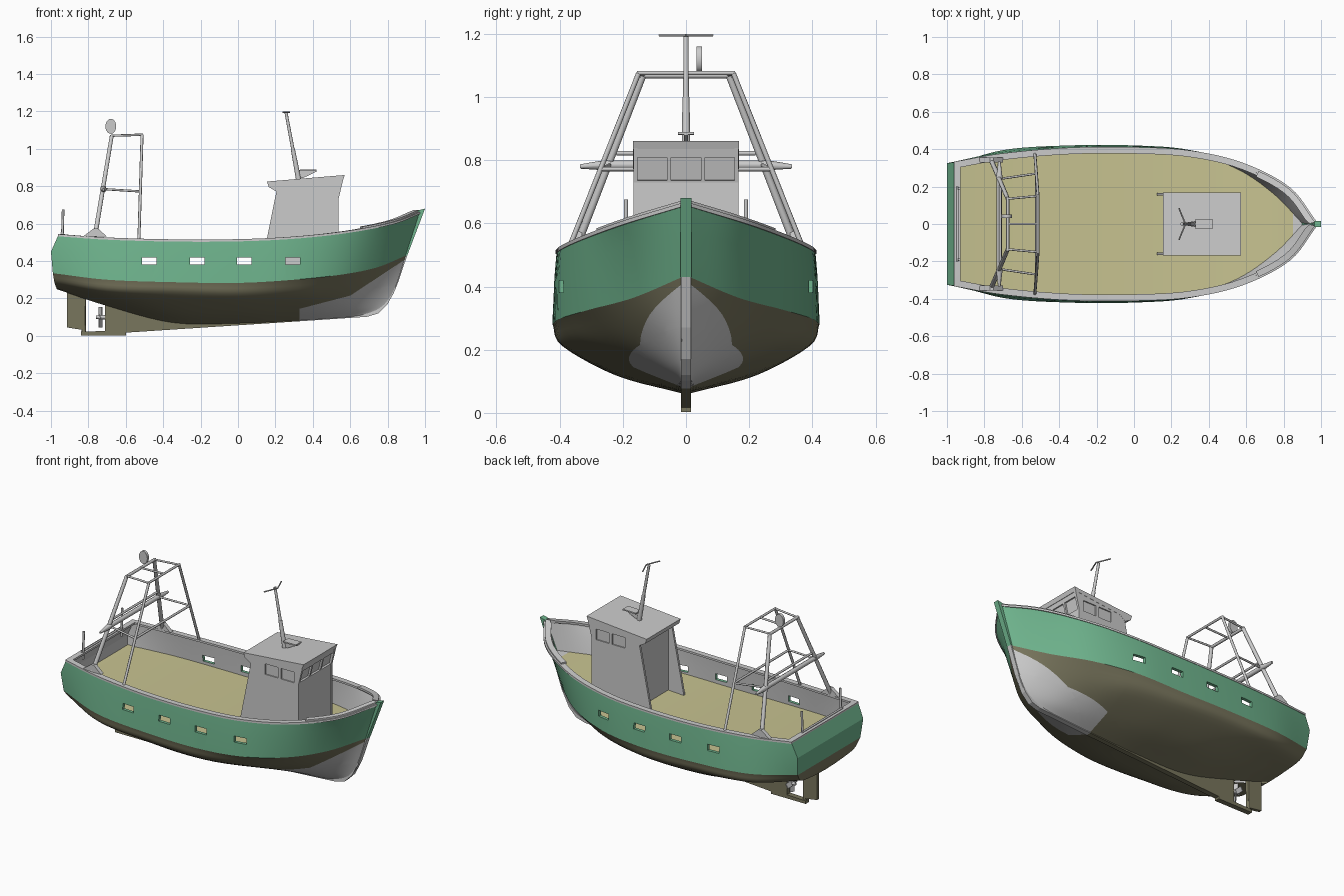
import bpy, bmesh, math
from mathutils import Vector as V, Matrix

if "Cube" in bpy.data.objects:
    bpy.data.objects.remove(bpy.data.objects["Cube"])

def mat(name, c):
    m = bpy.data.materials.new(name)
    m.diffuse_color = (*c, 1)
    m.use_nodes = True
    m.node_tree.nodes["Principled BSDF"].inputs["Base Color"].default_value = m.diffuse_color
    return m
GREEN = mat("green_paint", (.16, .46, .27))
OLIVE = mat("deck_olive", (.57, .54, .28))
BROWN = mat("bottom_paint", (.19, .18, .11))
GREY = mat("plain_grey", (.8, .8, .8))

def smooth(ob, deg):
    bpy.ops.object.select_all(action='DESELECT')
    ob.select_set(True); bpy.context.view_layer.objects.active = ob
    bpy.ops.object.shade_smooth_by_angle(angle=math.radians(deg))

def finish(name, bm, mats=(), deg=0):
    me = bpy.data.meshes.new(name)
    bm.to_mesh(me); bm.free()
    ob = bpy.data.objects.new(name, me)
    bpy.context.collection.objects.link(ob)
    for m in mats: me.materials.append(m)
    if deg: smooth(ob, deg)
    return ob

def plate(name, pts, y0, y1, m=None):
    """Side profile (x, z) extruded from y0 to y1."""
    bm = bmesh.new()
    f = bm.faces.new([bm.verts.new((x, y0, z)) for x, z in pts])
    r = bmesh.ops.extrude_face_region(bm, geom=[f])
    bmesh.ops.translate(bm, verts=[v for v in r['geom'] if isinstance(v, bmesh.types.BMVert)], vec=(0, y1 - y0, 0))
    bmesh.ops.recalc_face_normals(bm, faces=bm.faces)
    return finish(name, bm, [m] if m else [])

def beam(name, a, b, r=.008, r2=None, n=8, m=None):
    a, b = V(a), V(b); d = b - a
    bm = bmesh.new()
    bmesh.ops.create_cone(bm, cap_ends=True, segments=n, radius1=r, radius2=r2 or r, depth=d.length,
        matrix=Matrix.Translation((a + b) / 2) @ d.to_track_quat('Z', 'Y').to_matrix().to_4x4())
    return finish(name, bm, [m] if m else [], 50)

def box(bm, c, s, rot=Matrix()):
    bmesh.ops.create_cube(bm, size=1, matrix=Matrix.Translation(c) @ rot @ Matrix.Diagonal((*s, 1)))

def carve(ob, bm):
    """Cut the boxes in bm out of ob."""
    cut = finish("cutter", bm); cut.hide_render = True
    bpy.context.view_layer.objects.active = ob
    bo = ob.modifiers.new("cut", 'BOOLEAN')
    bo.object = cut; bo.operation = 'DIFFERENCE'; bo.solver = 'EXACT'
    for md in [m.name for m in ob.modifiers]: bpy.ops.object.modifier_apply(modifier=md)
    bpy.data.objects.remove(cut)

def spline(pts, n):
    """Catmull-Rom through pts, n steps per span."""
    p = [2 * pts[0] - pts[1]] + pts + [2 * pts[-1] - pts[-2]]
    out = []
    for i in range(1, len(p) - 2):
        a, b, c, d = p[i - 1:i + 3]
        for k in range(n):
            t = k / n
            out.append(.5 * (2*b + (c - a)*t + (2*a - 5*b + 4*c - d)*t*t + (3*b - a - 3*c + d)*t**3))
    return out + [pts[-1]]

# hull guide lines, stern to bow
sheer = [(-.96,.33,.54), (-.7,.375,.522), (-.35,.405,.512), (0,.408,.513), (.3,.39,.527), (.58,.325,.557), (.83,.195,.605), (.972,.014,.66)]
knuckle = [(-1,.325,.45), (-.7,.385,.44), (-.35,.412,.43), (0,.415,.43), (.3,.395,.44), (.57,.32,.47), (.80,.175,.53), (.945,.012,.57)]
border = [(-.99,.31,.335), (-.7,.395,.30), (-.35,.42,.287), (0,.42,.283), (.3,.395,.30), (.55,.305,.327), (.74,.165,.365), (.9,.012,.43)]
bilge = [(-.98,.26,.28), (-.7,.365,.235), (-.35,.39,.22), (0,.385,.21), (.3,.33,.22), (.52,.22,.23), (.70,.105,.25), (.85,.012,.27)]
garboard = [(-.97,.13,.255), (-.7,.2,.195), (-.35,.22,.125), (0,.22,.125), (.3,.17,.142), (.5,.10,.142), (.66,.05,.15), (.80,.012,.175)]
bottom = [(-.97,.012,.25), (-.7,.012,.16), (-.35,.012,.07), (0,.012,.066), (.3,.012,.08), (.48,.012,.09), (.62,.012,.10), (.74,.012,.12)]
S, K, B, L1, L2, BT = [spline([V(p) for p in l], 6) for l in (sheer, knuckle, border, bilge, garboard, bottom)]
flip = lambda p: V((p.x, -p.y, p.z))

def wrap(cols):
    """Port columns bow to stern, then starboard stern to bow."""
    cols = cols[::-1]
    return cols + [[flip(p) for p in c] for c in reversed(cols)]

def skin(cols, closed=False):
    bm = bmesh.new()
    g = [[bm.verts.new(p) for p in c] for c in cols]
    n = len(g[0])
    for a, b in zip(g, g[1:]):
        for r in range(n if closed else n - 1):
            s = (r + 1) % n
            bm.faces.new((a[r], a[s], b[s], b[r]))
    if closed:
        bm.faces.new(g[0]); bm.faces.new(g[-1])
        bmesh.ops.recalc_face_normals(bm, faces=bm.faces)
    return bm

# topsides: thick bulwark with freeing ports cut through
top = finish("topsides", skin(wrap([[s, k, b] for s, k, b in zip(S, K, B)])), [GREEN, GREY])
so = top.modifiers.new("thick", 'SOLIDIFY')
so.thickness = .02; so.offset = -1; so.material_offset = so.material_offset_rim = 1
bm = bmesh.new()
for x in (-.475, -.218, .033, .293): box(bm, (x, 0, .40), (.078, 1.2, .038))
carve(top, bm)
smooth(top, 25)

# underwater hull with grey forefoot
bm = skin(wrap([spline([b, l, g, k], 5) for b, l, g, k in zip(B, L1, L2, BT)]))
for co, no in (((.33, 0, 0), (1, 0, 0)), ((.33, 0, .145), (-.26, 0, 1)), ((.6, 0, .215), (-.66, 0, 1))):
    bmesh.ops.bisect_plane(bm, geom=bm.verts[:] + bm.edges[:] + bm.faces[:], plane_co=co, plane_no=no)
for f in bm.faces:
    c = f.calc_center_median()
    f.material_index = int(c.x > .33 and c.z < max(.145 + .26 * (c.x - .33), .215 + .66 * (c.x - .6)))
finish("lower_hull", bm, [BROWN, GREY], 40)

# deck and grey fore deck
edge = [k.lerp(b, .5) for k, b in zip(K, B)]
edge = [V((max(p.x, -.975), max(p.y - .01, .005), p.z)) for p in edge]
main = [p for p in edge if p.x < .85]
fore = [p for p in edge if p.x > main[-1].x - .001]
for nm, e, m in (("deck", main, OLIVE), ("fore_deck", fore, GREY)):
    finish(nm, skin([[p, flip(p)] for p in reversed(e)]), [m])

# cap rail and raised bow rail following the sheer
def ribbon(name, path, o, i, z0, z1):
    cols = []
    for j, p in enumerate(path):
        segs = [s for s in (j - 1, j) if 0 <= s < len(path) - 1]
        ns = [V((-d.y, d.x)) for d in ((path[s + 1] - path[s]).to_2d().normalized() for s in segs)]
        n = (ns[0] + ns[-1]).normalized(); n /= max(n.dot(ns[0]), .4)
        A, C = V((p.x + n.x*o, p.y + n.y*o, p.z)), V((p.x + n.x*i, p.y + n.y*i, p.z))
        for q in (A, C): q.y = max(q.y, .002) if p.y > 0 else min(q.y, -.002)
        up = lambda q, z: V((q.x, q.y, q.z + z))
        cols.append([up(A, z0), up(A, z1), up(C, z1), up(C, z0)])
    return finish(name, skin(cols, True), [], 30)
ribbon("cap_rail", [c[0] for c in wrap([[s] for s in S])], -.003, .032, -.008, .004)
bow = [p for p in S if p.x > .66][::-1]
ribbon("bow_rail_port", bow, .006, .04, 0, .013)
ribbon("bow_rail_starboard", [flip(p) for p in bow[::-1]], .006, .04, 0, .013)

# keel, forefoot, stem, shoe, rudder
plate("keel", [(-.71,.01), (.33,.078), (.33,.11), (0,.1), (-.35,.1), (-.56,.15), (-.71,.19)], -.016, .016, BROWN)
plate("forefoot", [(.33,.078), (.69,.102), (.75,.12), (.80,.17), (.85,.27), (.905,.43), (.875,.43), (.82,.29), (.77,.19), (.73,.15), (.66,.13), (.33,.11)], -.016, .016)
plate("stem", [(.905,.43), (1,.68), (.965,.672), (.875,.43)], -.017, .017, GREEN)
plate("keel_shoe", [(-.84,.003), (-.6,.003), (-.6,.03), (-.84,.022)], -.016, .016, BROWN)
plate("rudder", [(-.915,.045), (-.82,.03), (-.815,.225), (-.915,.235)], -.01, .01, BROWN)
beam("rudder_stock", (-.825, 0, .003), (-.825, 0, .25), .012, m=BROWN)

# propeller
beam("propeller_hub", (-.76, 0, .1), (-.70, 0, .1), .009, .013)
bm = bmesh.new()
for k in range(4):
    rot = Matrix.Rotation(k * math.pi / 2, 4, 'X')
    box(bm, V((-.735, 0, .1)) + rot @ V((0, 0, .032)), (.006, .03, .045), rot @ Matrix.Rotation(.5, 4, 'Z'))
finish("propeller_blades", bm)

# wheelhouse with recessed windows
house = plate("wheelhouse", [(.23,.35), (.535,.35), (.535,.73), (.562,.845), (.23,.81)], -.155, .155)
bm = bmesh.new()
for y in (-.107, 0, .107):
    box(bm, (.5455, y, .772), (.024, .095, .076), Matrix.Rotation(math.atan2(.027, .115), 4, 'Y'))
carve(house, bm)
for s, nm in ((1, "port"), (-1, "starboard")):
    side = plate("house_side_" + nm, [(.12,.35), (.537,.35), (.537,.73), (.566,.85), (.205,.815), (.205,.77)], s*.153, s*.167)
    bm = bmesh.new()
    for x in (.35, .46): box(bm, (x, s*.167, .762), (.09, .014, .066))
    carve(side, bm)
plate("house_roof", [(.155,.825), (.165,.795), (.205,.772), (.24,.80), (.562,.835), (.571,.86)], -.168, .168)

# mast on the roof
beam("mast_lower", (.325, 0, .83), (.293, 0, 1.0), .014, .011, 12)
beam("mast_upper", (.293, 0, 1.0), (.256, 0, 1.198), .009, .008, 12)
plate("lamp_bracket", [(.32,.84), (.35,.845), (.42,.878), (.42,.89), (.32,.882)], -.006, .006)
plate("lamp_plate", [(.33,.88), (.42,.882), (.42,.89), (.33,.888)], -.026, .026)
for s in (1, -1):
    beam("mast_arm", (.275, 0, 1.196), (.24, s*.085, 1.196), .004)

# stern gantry
for s, nm in ((1, "port"), (-1, "starboard")):
    beam("rear_leg_" + nm, (-.765, s*.345, .53), (-.675, s*.135, 1.07), .013, .011)
    beam("front_leg_" + nm, (-.53, s*.375, .51), (-.513, s*.15, 1.075), .008)
    beam("top_side_bar_" + nm, (-.675, s*.135, 1.07), (-.513, s*.15, 1.075), .006)
    beam("mid_side_bar_" + nm, (-.725, s*.24, .785), (-.522, s*.27, .772), .006)
    plate("leg_foot_" + nm, [(-.83,.53), (-.70,.53), (-.75,.575), (-.77,.575)], s*.33, s*.355)
    beam("beam_tip_" + nm, (-.72, s*.24, .785), (-.72, s*.335, .78), .018, .007)
    beam("stern_post_" + nm, (-.94, s*.19, .5), (-.935, s*.19, .675), .007)
beam("rear_top_bar", (-.675, -.145, 1.068), (-.675, .145, 1.068), .009)
beam("front_top_bar", (-.513, -.155, 1.076), (-.513, .155, 1.076), .007)
beam("centre_top_bar", (-.675, 0, 1.07), (-.513, 0, 1.076), .006)
beam("rear_mid_beam", (-.72, -.25, .785), (-.72, .25, .785), .014)
beam("rear_upper_beam", (-.715, -.22, .822), (-.715, .22, .822), .007)
beam("front_mid_bar", (-.522, -.27, .772), (-.522, .27, .772), .007)
beam("stern_ledge", (-.943, -.2, .55), (-.943, .2, .55), .006)

# round block on top of the gantry
d = beam("gantry_disc", (-.68, .033, 1.12), (-.68, .05, 1.12), .04, n=24)
d.data.transform(Matrix.Translation((-.68, 0, 0)) @ Matrix.Diagonal((.72, 1, 1, 1)) @ Matrix.Translation((.68, 0, 0)))
